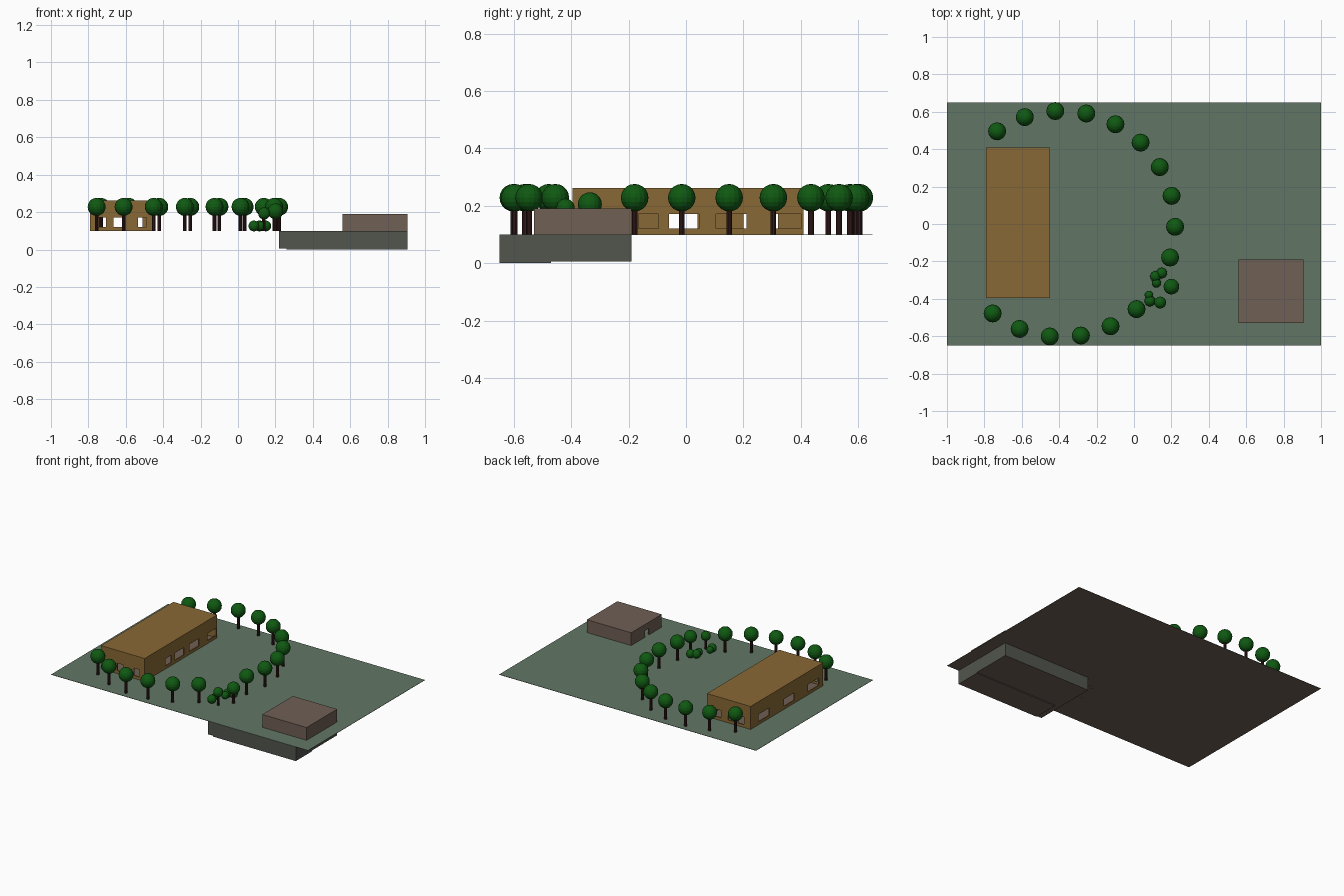
import bpy, bmesh, math
from mathutils import Matrix, Vector

if "Cube" in bpy.data.objects:
    bpy.data.objects.remove(bpy.data.objects["Cube"], do_unlink=True)


def material(name, rgb):
    m = bpy.data.materials.new(name)
    m.use_nodes = True
    m.diffuse_color = (*rgb, 1)
    m.node_tree.nodes["Principled BSDF"].inputs["Base Color"].default_value = (*rgb, 1)
    return m


GRASS = material("grass green", (0.12, 0.18, 0.13))
EARTH = material("earth brown", (0.16, 0.115, 0.09))
OCHRE = material("ochre wall", (0.25, 0.14, 0.036))
STONE = material("grey stone", (0.085, 0.09, 0.075))
LEAF = material("leaf green", (0.005, 0.10, 0.006))
BARK = material("dark bark", (0.04, 0.012, 0.012))
GROUND = 0.1


def finish(name, bm, *mats):
    mesh = bpy.data.meshes.new(name)
    bm.to_mesh(mesh)
    bm.free()
    for m in mats:
        mesh.materials.append(m)
    ob = bpy.data.objects.new(name, mesh)
    bpy.context.collection.objects.link(ob)
    return ob


def box(name, xs, ys, zs, *mats):
    bm = bmesh.new()
    lo, hi = Vector((xs[0], ys[0], zs[0])), Vector((xs[1], ys[1], zs[1]))
    mat = Matrix.Translation((lo + hi) / 2) @ Matrix.Diagonal((*(hi - lo), 1))
    bmesh.ops.create_cube(bm, size=1, matrix=mat)
    return finish(name, bm, *mats)


def cut(ob, xs, ys, zs):
    """Cut a box out of an object and discard the cutter."""
    cutter = box("cutter", xs, ys, zs, *ob.data.materials)
    cutter.hide_render = True
    mod = ob.modifiers.new("cut", "BOOLEAN")
    mod.operation, mod.solver, mod.object = "DIFFERENCE", "EXACT", cutter
    bpy.context.view_layer.objects.active = ob
    bpy.ops.object.modifier_apply(modifier=mod.name)
    bpy.data.objects.remove(cutter, do_unlink=True)


def paint_underside(ob):
    for p in ob.data.polygons:
        p.material_index = 1 if p.normal.z < -0.5 else 0


# Lawn with bare earth below
paint_underside(box("lawn", (-1, 1), (-0.65, 0.65), (GROUND - 0.002, GROUND), GRASS, EARTH))

# Basement under the lawn, with a slightly lower floor at the front
paint_underside(box("basement", (0.22, 0.905), (-0.65, -0.19), (0.006, GROUND - 0.002), STONE, EARTH))
paint_underside(box("basement_lower_floor", (0.26, 0.905), (-0.65, -0.47), (0, 0.006), STONE, EARTH))

# Long hall: hollow shell with window and door openings
X0, X1, Y0, Y1, T = -0.79, -0.45, -0.395, 0.41, 0.008
hall = box("long_hall", (X0, X1), (Y0, Y1), (GROUND, 0.262), OCHRE)
cut(hall, (X0 + T, X1 - T), (Y0 + T, Y1 - T), (0.05, 0.262 - T))
SILL = (0.12, 0.172)


def side_windows(x, spans):
    for span in spans:
        cut(hall, (x - 0.02, x + 0.02), span, SILL)


def end_windows(y, spans):
    for span in spans:
        cut(hall, span, (y - 0.02, y + 0.02), SILL)


side_windows(X1, [(-0.165, -0.095), (-0.06, 0.045), (0.105, 0.21), (0.305, 0.4)])
side_windows(X0, [(-0.35, -0.23), (-0.08, 0.04), (0.2, 0.32)])
end_windows(Y0, [(-0.75, -0.705), (-0.665, -0.615), (-0.535, -0.49)])
end_windows(Y1, [(-0.74, -0.69), (-0.665, -0.615), (-0.56, -0.51)])
box("hall_floor", (X0 + T, X1 - T), (Y0 + T, Y1 - T), (GROUND, 0.103), EARTH)

# Small flat-roofed entrance house with a doorway
shed = box("entrance_house", (0.56, 0.905), (-0.53, -0.19), (GROUND, 0.19), EARTH)
cut(shed, (0.568, 0.897), (-0.522, -0.198), (0.05, 0.182))
cut(shed, (0.54, 0.58), (-0.39, -0.345), (0.05, 0.145))


# Trees: round crown on a thin trunk
def crown(name, x, y, z, r):
    bm = bmesh.new()
    bmesh.ops.create_uvsphere(bm, u_segments=16, v_segments=10, radius=r,
                              matrix=Matrix.Translation((x, y, z)))
    finish(name, bm, LEAF)


def tree(x, y, z=0.228, r=0.048, trunk=0.01):
    crown("tree_crown", x, y, z, r)
    bm = bmesh.new()
    bmesh.ops.create_cone(bm, cap_ends=True, segments=10, radius1=trunk, radius2=trunk,
                          depth=z - GROUND, matrix=Matrix.Translation((x, y, (z + GROUND) / 2)))
    finish("tree_trunk", bm, BARK)


# Ring of trees, with one gap
for i in range(17):
    if i != 10:
        a = math.radians(125 - 15.8 * i)
        tree(-0.385 + 0.605 * math.cos(a), 0.605 * math.sin(a))

# Clump of smaller trees and bushes in the gap
tree(0.2, -0.335, 0.205, 0.042)
tree(0.14, -0.42, 0.193, 0.032, 0.007)
for x, y, r in [(0.085, -0.412, 0.029), (0.08, -0.38, 0.023), (0.115, -0.28, 0.029),
                (0.12, -0.315, 0.025), (0.148, -0.262, 0.029)]:
    crown("bush", x, y, 0.126, r)
